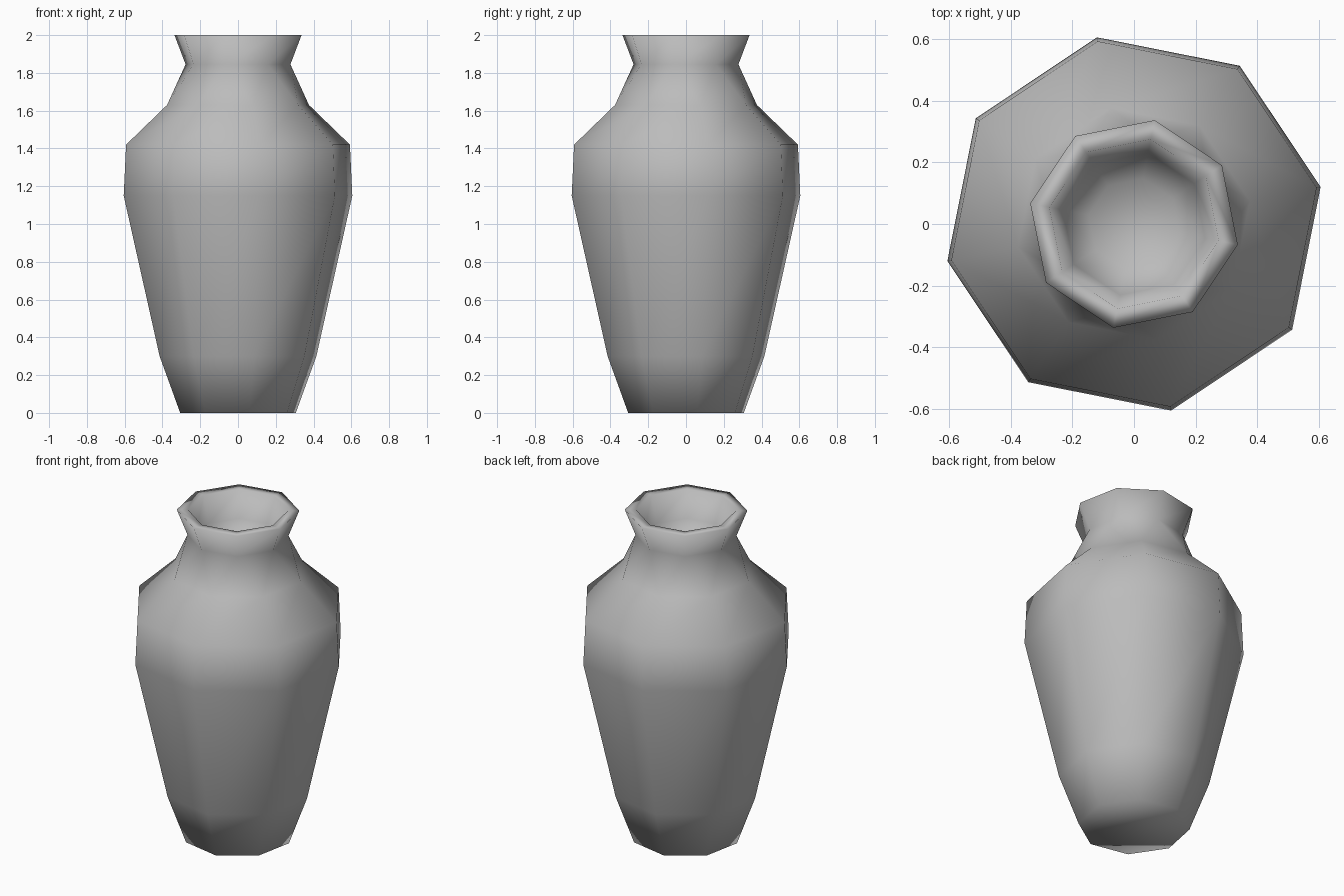
import bpy, bmesh, math

cube = bpy.data.objects.get("Cube")
if cube:
    bpy.data.objects.remove(cube, do_unlink=True)

SIDES = 8
TWIST = math.radians(11.25)


def make_material(name, rgb):
    mat = bpy.data.materials.new(name)
    mat.use_nodes = True
    color = (*rgb, 1.0)
    mat.diffuse_color = color
    bsdf = next(n for n in mat.node_tree.nodes if n.type == 'BSDF_PRINCIPLED')
    bsdf.inputs["Base Color"].default_value = color
    return mat


def add_ring(bm, radius, z, offset):
    angles = [offset + math.tau * i / SIDES for i in range(SIDES)]
    return [bm.verts.new((radius * math.cos(a), radius * math.sin(a), z)) for a in angles]


def bridge(bm, low, high, staggered=False):
    for i in range(SIDES):
        j = (i + 1) % SIDES
        if staggered:
            # each upper corner sits between two lower ones
            bm.faces.new((low[i], low[j], high[j]))
            bm.faces.new((low[i], high[j], high[i]))
        else:
            bm.faces.new((low[i], low[j], high[j], high[i]))


bm = bmesh.new()

# Body: foot, lower belly, belly, shoulder, neck base
body = [add_ring(bm, r, z, TWIST) for r, z in
        [(0.312, 0), (0.423, 0.30), (0.617, 1.15), (0.604, 1.42), (0.383, 1.63)]]

# Neck, flared rim, flat lip and hollow mouth, turned half a side
mouth = [add_ring(bm, r, z, -TWIST) for r, z in
         [(0.283, 1.845), (0.343, 2.0), (0.28, 2.0), (0.235, 1.84), (0.15, 1.75)]]

for rings in (body, mouth):
    for low, high in zip(rings, rings[1:]):
        bridge(bm, low, high)
bridge(bm, body[-1], mouth[0], staggered=True)

# Underside and mouth floor
bm.faces.new(body[0][::-1])
bm.faces.new(mouth[-1])
bmesh.ops.recalc_face_normals(bm, faces=bm.faces[:])
for face in bm.faces:
    face.smooth = True

mesh = bpy.data.meshes.new("vase")
bm.to_mesh(mesh)
bm.free()
mesh.materials.append(make_material("grey clay", (0.5, 0.5, 0.5)))
vase = bpy.data.objects.new("vase", mesh)
bpy.context.collection.objects.link(vase)
